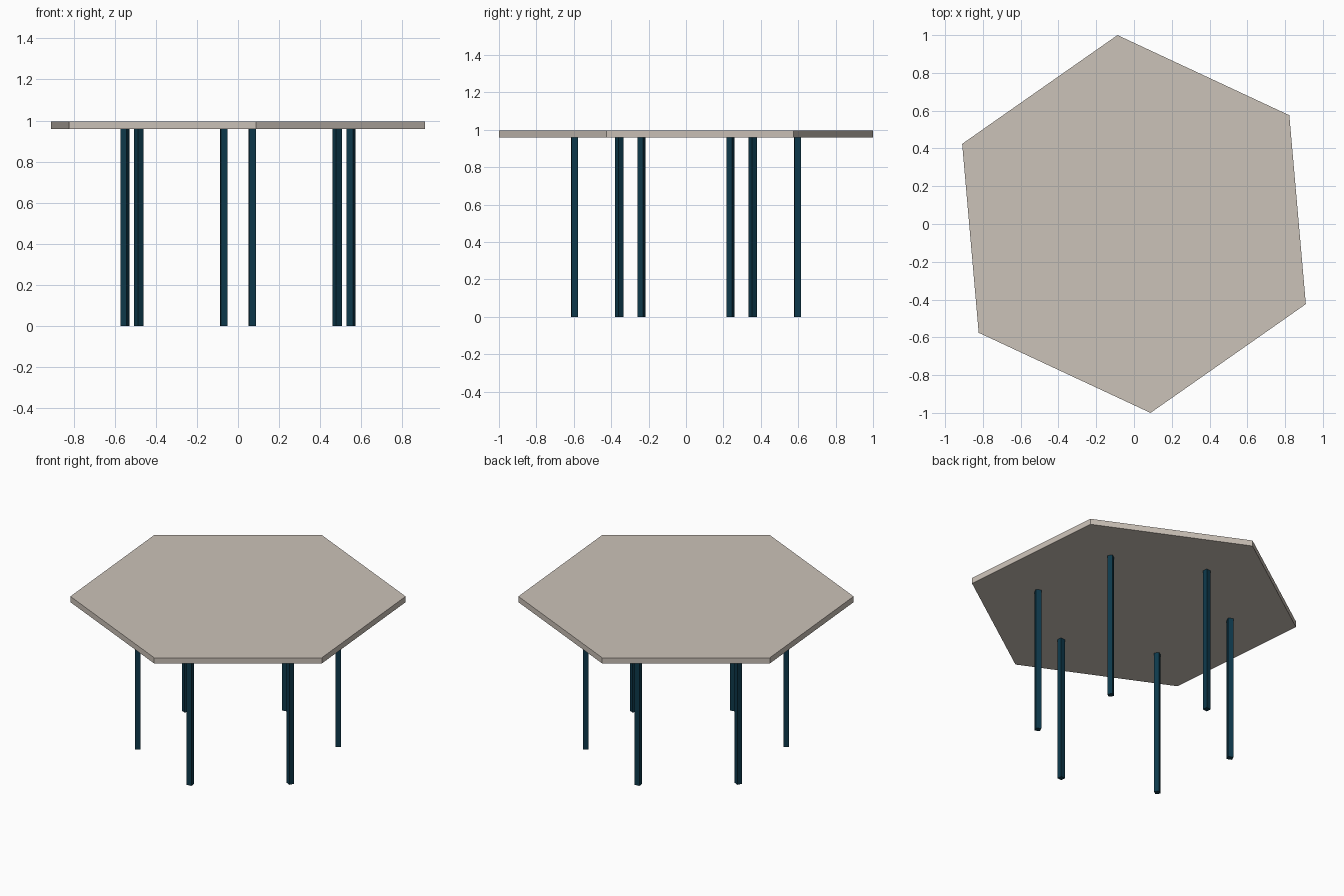
import bpy, math
from mathutils import Matrix, Vector

if "Cube" in bpy.data.objects:
    bpy.data.objects.remove(bpy.data.objects["Cube"])

TURN = math.radians(5)      # whole table is turned slightly
TOP_Z, THICK = 0.996, 0.038
RADIUS = 1.0038
LEG, LEG_R = 0.033, 0.6


def material(name, rgb):
    m = bpy.data.materials.new(name)
    m.diffuse_color = (*rgb, 1)
    m.use_nodes = True
    m.node_tree.nodes["Principled BSDF"].inputs["Base Color"].default_value = m.diffuse_color
    return m


stone = material("warm grey", (0.60, 0.54, 0.48))
navy = material("dark teal", (0.004, 0.04, 0.07))

# Hexagonal tabletop, corners at 5 + 30 + 60k degrees
bpy.ops.mesh.primitive_cylinder_add(
    vertices=6, radius=RADIUS, depth=THICK, location=(0, 0, TOP_Z - THICK / 2))
top = bpy.context.object
top.name = "tabletop"
top.data.transform(Matrix.Rotation(TURN, 4, 'Z'))
top.data.materials.append(stone)

# Six square legs, each set half a width to one side of its corner line
leg_h = TOP_Z - THICK
for i in range(6):
    a = TURN + math.radians(30 + 60 * i)
    pos = Matrix.Rotation(a, 3, 'Z') @ Vector((LEG_R, LEG / 2, leg_h / 2))
    bpy.ops.mesh.primitive_cube_add(size=1, location=pos, rotation=(0, 0, a))
    leg = bpy.context.object
    leg.name = f"leg_{i + 1}"
    leg.scale = (LEG, LEG, leg_h)
    leg.data.materials.append(navy)
